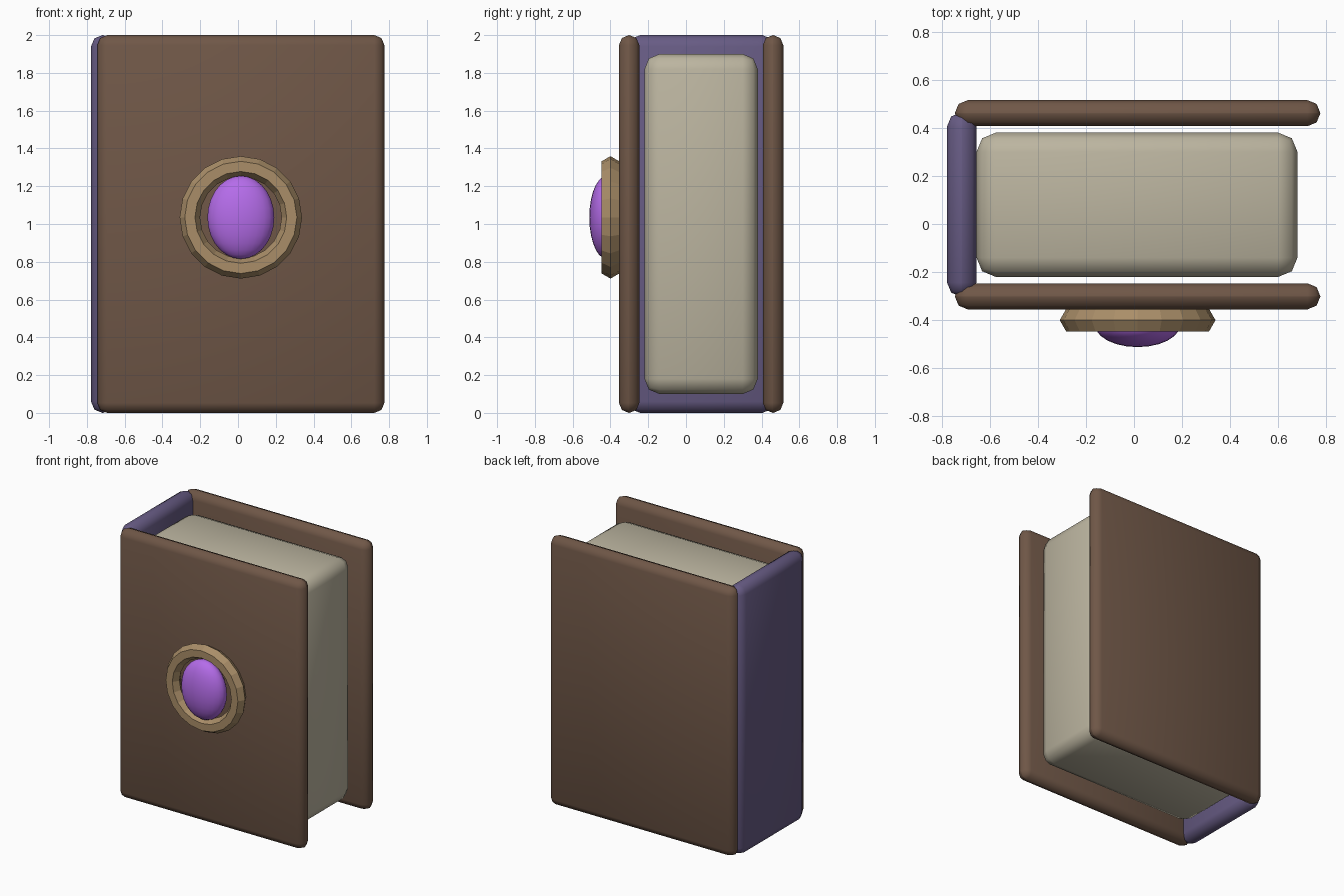
import bpy, math

if "Cube" in bpy.data.objects:
    bpy.data.objects.remove(bpy.data.objects["Cube"])


def material(name, color):
    m = bpy.data.materials.new(name)
    m.diffuse_color = (*color, 1)
    m.use_nodes = True
    m.node_tree.nodes["Principled BSDF"].inputs["Base Color"].default_value = m.diffuse_color
    return m


leather = material("leather", (0.16, 0.095, 0.063))
binding = material("binding", (0.135, 0.105, 0.23))
paper = material("paper", (0.50, 0.46, 0.35))
brass = material("brass", (0.40, 0.27, 0.14))
violet = material("violet", (0.46, 0.15, 0.82))


def rounded_box(name, lo, hi, bevel, mat):
    """Box from corner to corner with soft two-step edges."""
    bpy.ops.mesh.primitive_cube_add(size=1, location=[(a + b) / 2 for a, b in zip(lo, hi)])
    ob = bpy.context.object
    ob.name = name
    ob.scale = [b - a for a, b in zip(lo, hi)]
    bpy.ops.object.transform_apply(location=False, rotation=False, scale=True)
    mod = ob.modifiers.new("bevel", 'BEVEL')
    mod.width = bevel
    mod.segments = 2
    mod.limit_method = 'NONE'
    bpy.ops.object.modifier_apply(modifier="bevel")
    bpy.ops.object.shade_smooth_by_angle(angle=math.radians(50))
    ob.data.materials.append(mat)
    return ob


# Covers, spine and page block
for name, y in (("front_cover", -0.355), ("back_cover", 0.407)):
    rounded_box(name, (-0.745, y, 0), (0.775, y + 0.108, 2), 0.053, leather)
rounded_box("spine", (-0.778, -0.303, 0), (-0.655, 0.465, 2), 0.06, binding)
rounded_box("pages", (-0.655, -0.22, 0.1), (0.68, 0.38, 1.9), 0.08, paper)

# Faceted bezel on the front cover
bpy.ops.mesh.primitive_torus_add(
    major_segments=20, minor_segments=6, major_radius=0.27, minor_radius=0.054,
    location=(0.015, -0.40, 1.035), rotation=(math.pi / 2, 0, 0))
bezel = bpy.context.object
bezel.name = "gem_bezel"
bezel.data.materials.append(brass)

# Oval gem
bpy.ops.mesh.primitive_uv_sphere_add(
    segments=24, ring_count=14, radius=1, location=(0.015, -0.42, 1.035))
gem = bpy.context.object
gem.name = "gem"
gem.scale = (0.177, 0.092, 0.22)
bpy.ops.object.transform_apply(location=False, rotation=False, scale=True)
bpy.ops.object.shade_smooth()
gem.data.materials.append(violet)
